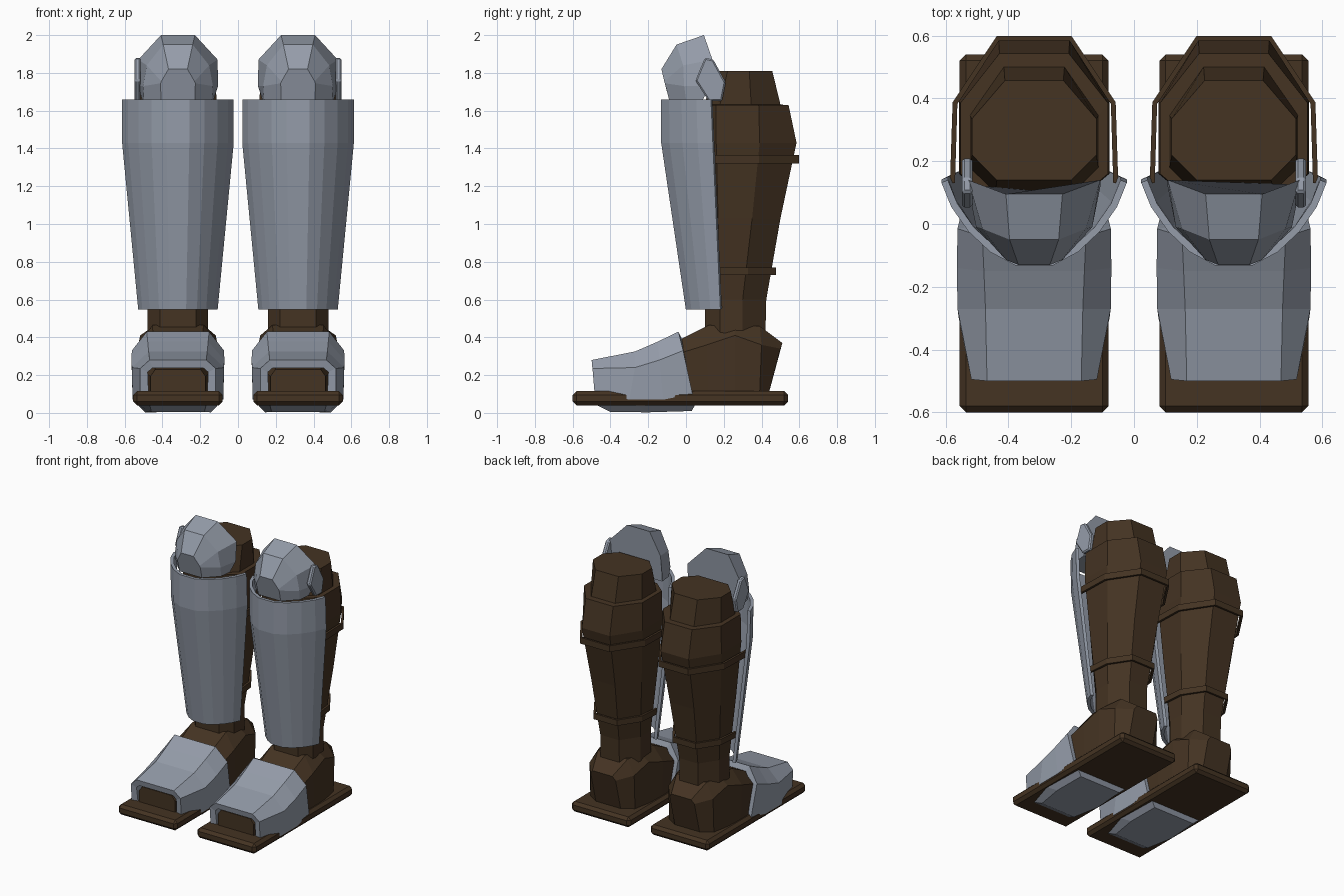
import bpy, bmesh

if "Cube" in bpy.data.objects:
    bpy.data.objects.remove(bpy.data.objects["Cube"])

CX = 0.318  # distance of each leg's centre line from the middle


def material(name, rgb):
    m = bpy.data.materials.new(name)
    m.diffuse_color = (*rgb, 1)
    m.use_nodes = True
    m.node_tree.nodes["Principled BSDF"].inputs["Base Color"].default_value = m.diffuse_color
    return m


STEEL = material("steel grey", (0.30, 0.335, 0.40))
LEATHER = material("dark brown leather", (0.058, 0.033, 0.016))


def loft(name, side, rings, mat, closed=True, thickness=0, offset=-1, bevel=0):
    """Skin a list of point rings; local +x points to the outside of the leg."""
    bm = bmesh.new()
    rows = [[bm.verts.new((side * (CX + x), y, z)) for x, y, z in r] for r in rings]
    n = len(rows[0])
    for a, b in zip(rows, rows[1:]):
        for i in range(n if closed else n - 1):
            j = (i + 1) % n
            bm.faces.new((a[i], a[j], b[j], b[i]))
    if closed:
        bm.faces.new(rows[0])
        bm.faces.new(rows[-1])
        bmesh.ops.recalc_face_normals(bm, faces=bm.faces)
    elif side < 0:
        bmesh.ops.reverse_faces(bm, faces=bm.faces)
    me = bpy.data.meshes.new(name)
    bm.to_mesh(me)
    bm.free()
    me.materials.append(mat)
    ob = bpy.data.objects.new(name, me)
    bpy.context.collection.objects.link(ob)
    if thickness:
        s = ob.modifiers.new("thickness", "SOLIDIFY")
        s.thickness, s.offset = thickness, offset
    if bevel:
        b = ob.modifiers.new("edge", "BEVEL")
        b.width, b.segments = bevel, 1
    return ob


def sym(half):
    """Complete a half outline with its mirror image."""
    return list(half) + [(-x, y, z) for x, y, z in reversed(half) if x != 0]


def leg_ring(z, w, f, m, b):
    return sym([(w * .6, f, z), (w, f + .08, z), (w, m, z), (w * .47, b, z)])


def shin_ring(z, w, back, front):
    arc = [(1, 0), (.89, .29), (.70, .58), (.46, .82), (.20, .97)]
    return sym([(w * x, back + (front - back) * t, z) for x, t in arc])


def strap(name, s, z, h, path):
    rows = [sym([(x, y, zz) for x, y in path]) for zz in (z - h / 2, z + h / 2)]
    loft(name, s, rows, LEATHER, closed=False, thickness=.016, offset=0)


for s, tag in ((-1, "right"), (1, "left")):
    # Sole slab
    loft(tag + "_sole", s, [sym([(.237, -.6, z), (.237, .54, z)]) for z in (.04, .115)],
         LEATHER, bevel=.02)

    # Steel plate under the forefoot
    loft(tag + "_under_plate", s, [
        sym([(.14, -.40, .005), (.175, -.2, .003), (.165, .03, .01)]),
        sym([(.15, -.48, .045), (.215, -.27, .045), (.205, .05, .045)])], STEEL)

    # Leather boot foot, from toe to heel
    loft(tag + "_boot_foot", s, [
        sym([(.145, -.48, .1), (.145, -.48, .195), (.12, -.48, .23)]),
        sym([(.19, -.25, .1), (.19, -.25, .22), (.13, -.25, .28)]),
        sym([(.205, 0, .1), (.215, -.02, .32), (.13, -.03, .39)]),
        sym([(.21, .12, .1), (.21, .11, .36), (.135, .12, .465)]),
        sym([(.205, .26, .11), (.2, .26, .41), (.135, .26, .455)]),
        sym([(.18, .39, .11), (.18, .40, .36), (.12, .39, .46)]),
        sym([(.10, .44, .11), (.10, .50, .34), (.08, .51, .37)])], LEATHER)

    # Steel toe cap, an open arched shell
    loft(tag + "_toe_cap", s, [
        sym([(.232, .035, .10), (.244, -.015, .33), (.165, -.04, .43)]),
        sym([(.240, -.12, .07), (.246, -.14, .28), (.160, -.15, .377)]),
        sym([(.240, -.30, .07), (.244, -.27, .24), (.155, -.27, .325)]),
        sym([(.200, -.485, .115), (.200, -.495, .235), (.150, -.50, .28)])],
        STEEL, closed=False, thickness=.045)

    # Leather leg with its folded collar
    loft(tag + "_boot_leg", s, [
        leg_ring(.40, .16, .10, .30, .42),
        leg_ring(.60, .16, .10, .30, .425),
        leg_ring(1.03, .205, .09, .35, .50),
        leg_ring(1.43, .24, .08, .39, .585),
        leg_ring(1.63, .235, .08, .385, .543),
        leg_ring(1.632, .205, .10, .345, .50),
        leg_ring(1.81, .198, .14, .335, .457)], LEATHER)

    # Curved shin guard
    loft(tag + "_shin_guard", s, [
        shin_ring(.55, .19, .19, .015),
        shin_ring(1.43, .275, .15, -.118),
        shin_ring(1.66, .275, .14, -.118)], STEEL, closed=False, thickness=.022)

    # Straps around the calf
    strap(tag + "_upper_strap", s, 1.343, .045, [(.26, .13), (.252, .385), (.115, .592)])
    strap(tag + "_lower_strap", s, .75, .042, [(.20, .17), (.185, .325), (.09, .47)])

    # Faceted knee cap, from back to front
    loft(tag + "_knee_cap", s, [
        sym([(.19, .09, 1.66), (.212, .125, 1.73), (.21, .14, 1.87), (.09, .095, 2.0)]),
        sym([(.18, 0, 1.66), (.185, -.01, 1.73), (.165, -.015, 1.84), (.078, -.05, 1.95)]),
        sym([(.09, -.09, 1.66), (.092, -.112, 1.745), (.088, -.115, 1.755),
             (.05, -.13, 1.82)])], STEEL)

    # Side plate on the outer face of the knee
    outline = [(.10, 1.88), (.145, 1.87), (.21, 1.75), (.19, 1.65), (.12, 1.65), (.05, 1.76)]
    loft(tag + "_knee_side_plate", s,
         [[(x, y, z) for y, z in outline] for x in (.197, .23)], STEEL, bevel=.008)

# Smooth nothing: every facet stays flat
for ob in bpy.data.objects:
    ob.data.shade_flat()
